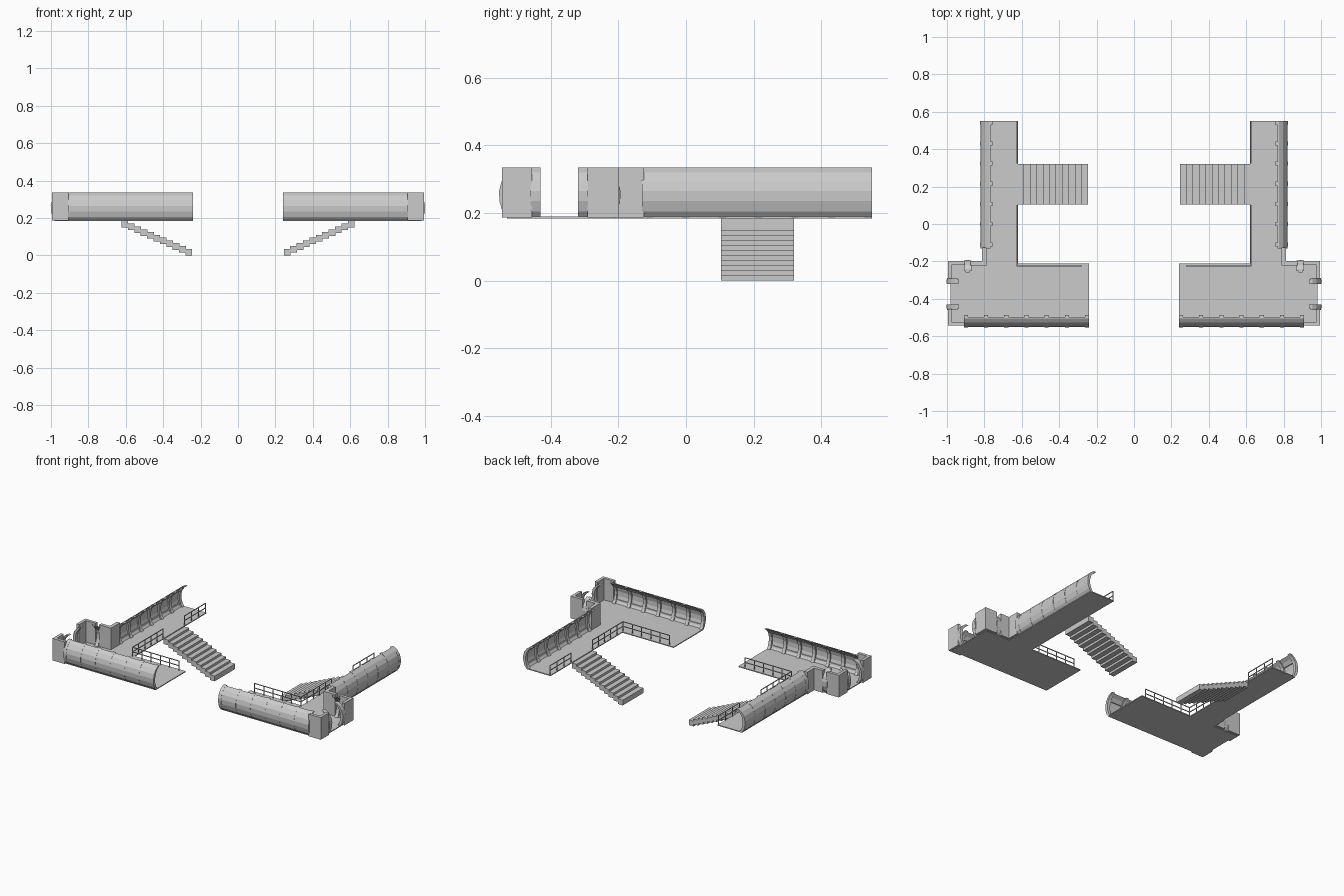
import bpy, bmesh
from mathutils import Vector

if "Cube" in bpy.data.objects:
    bpy.data.objects.remove(bpy.data.objects["Cube"])

# Arc section of the hull wall: (distance outward from base line, height)
ARC = [(-0.002, 0.187), (0.012, 0.205), (0.021, 0.235), (0.022, 0.265),
       (0.014, 0.295), (-0.004, 0.320), (-0.026, 0.335)]
FLOOR, TOP = 0.190, 0.335


def finish(name, bm):
    """Turn a bmesh into an object mirrored to the other side of the scene."""
    bmesh.ops.recalc_face_normals(bm, faces=bm.faces)
    me = bpy.data.meshes.new(name)
    bm.to_mesh(me)
    bm.free()
    ob = bpy.data.objects.new(name, me)
    bpy.context.collection.objects.link(ob)
    ob.modifiers.new("mirror", 'MIRROR').use_mirror_merge = False
    return ob


def add_prism(bm, bottom, top):
    a = [bm.verts.new(p) for p in bottom]
    b = [bm.verts.new(p) for p in top]
    n = len(a)
    bm.faces.new(a)
    bm.faces.new(b[::-1])
    for i in range(n):
        j = (i + 1) % n
        bm.faces.new((a[i], a[j], b[j], b[i]))


def add_box(bm, x0, x1, y0, y1, z0, z1):
    ring = [(x0, y0), (x1, y0), (x1, y1), (x0, y1)]
    add_prism(bm, [(x, y, z0) for x, y in ring], [(x, y, z1) for x, y in ring])


def add_plan(bm, pts, z0, z1):
    add_prism(bm, [(x, y, z0) for x, y in pts], [(x, y, z1) for x, y in pts])


def add_arc(bm, a, b, out, outer=0.0, inner=-0.007, pts=ARC):
    """Sweep a curved strip from a to b, bulging toward out."""
    out = Vector(out)
    strip = [(o + outer, z) for o, z in pts] + [(o + inner, z) for o, z in pts[::-1]]

    def place(p):
        return [Vector((p[0] + out.x * o, p[1] + out.y * o, z)) for o, z in strip]
    add_prism(bm, place(a), place(b))


def curved_wall(name, a, b, out, ribs):
    a, b = Vector(a), Vector(b)
    d = (b - a).normalized()
    bm = bmesh.new()
    add_arc(bm, a, b, out)
    finish(name + "_skin", bm)
    # inner ribs
    bm = bmesh.new()
    for t in ribs:
        c = a + d * t
        add_arc(bm, c - d * 0.011, c + d * 0.011, out, 0.0012, -0.017)
    finish(name + "_ribs", bm)
    # lengthwise stringers
    if len(ribs) > 2:
        bm = bmesh.new()
        for k in (1, 4):
            (o0, z0), (o1, z1) = ARC[k], ARC[k + 1]
            seg = [(o0, z0), (o0 + (o1 - o0) * .3, z0 + (z1 - z0) * .3)]
            add_arc(bm, a, b, out, -0.004, -0.013, seg)
        finish(name + "_stringers", bm)


# Deck plate
bm = bmesh.new()
add_plan(bm, [(0.24, -0.53), (0.98, -0.53), (0.98, -0.212), (0.80, -0.212),
              (0.80, 0.55), (0.62, 0.55), (0.62, -0.212), (0.24, -0.212)], 0.184, FLOOR)
finish("deck", bm)

# Long curved walls along the front and the outer side
curved_wall("front_wall", (0.24, -0.53), (0.91, -0.53), (0, -1),
            [0.011 + 0.108 * i for i in range(7)])
curved_wall("side_wall", (0.80, 0.55), (0.80, -0.13), (1, 0),
            [0.011 + 0.108 * i for i in range(7)])

# Short curved pieces at the doorway and the back return
curved_wall("front_jamb", (0.978, -0.46), (0.978, -0.43), (1, 0), [0.018])
curved_wall("rear_jamb", (0.978, -0.32), (0.978, -0.29), (1, 0), [0.012])
curved_wall("return_wall", (0.87, -0.217), (0.91, -0.217), (0, 1), [0.02])

# Flat corner panels
bm = bmesh.new()
add_plan(bm, [(0.905, -0.544), (0.995, -0.544), (0.995, -0.455), (0.975, -0.455),
              (0.975, -0.524), (0.905, -0.524)], 0.187, TOP)
add_plan(bm, [(0.905, -0.198), (0.995, -0.198), (0.995, -0.292), (0.975, -0.292),
              (0.975, -0.218), (0.905, -0.218)], 0.187, TOP)
add_plan(bm, [(0.788, -0.125), (0.812, -0.125), (0.812, -0.198), (0.875, -0.198),
              (0.875, -0.222), (0.788, -0.222)], 0.187, TOP)
finish("corner_panels", bm)

# Stairs: overlapping tread blocks
bm = bmesh.new()
for i in range(11):
    x, z = 0.245 + i * 0.0342, i * 0.0149
    add_box(bm, x, x + 0.036, 0.103, 0.32, z, z + 0.035)
finish("stairs", bm)


# Handrails: posts with two bars
def handrail(name, a, b, count, h=0.062, r=0.0022):
    bm = bmesh.new()
    a, b = Vector(a), Vector(b)
    for i in range(count):
        p = a.lerp(b, i / (count - 1))
        add_box(bm, p.x - r, p.x + r, p.y - r, p.y + r, FLOOR, FLOOR + h)
    lo = (min(a.x, b.x) - r, min(a.y, b.y) - r)
    hi = (max(a.x, b.x) + r, max(a.y, b.y) + r)
    for z in (h * 0.5, h):
        add_box(bm, lo[0], hi[0], lo[1], hi[1], FLOOR + z - r, FLOOR + z + r)
    finish(name, bm)


handrail("front_handrail", (0.28, -0.225), (0.625, -0.225), 6)
handrail("middle_handrail", (0.625, -0.225), (0.625, 0.10), 6)
handrail("rear_handrail", (0.625, 0.325), (0.625, 0.548), 4)
